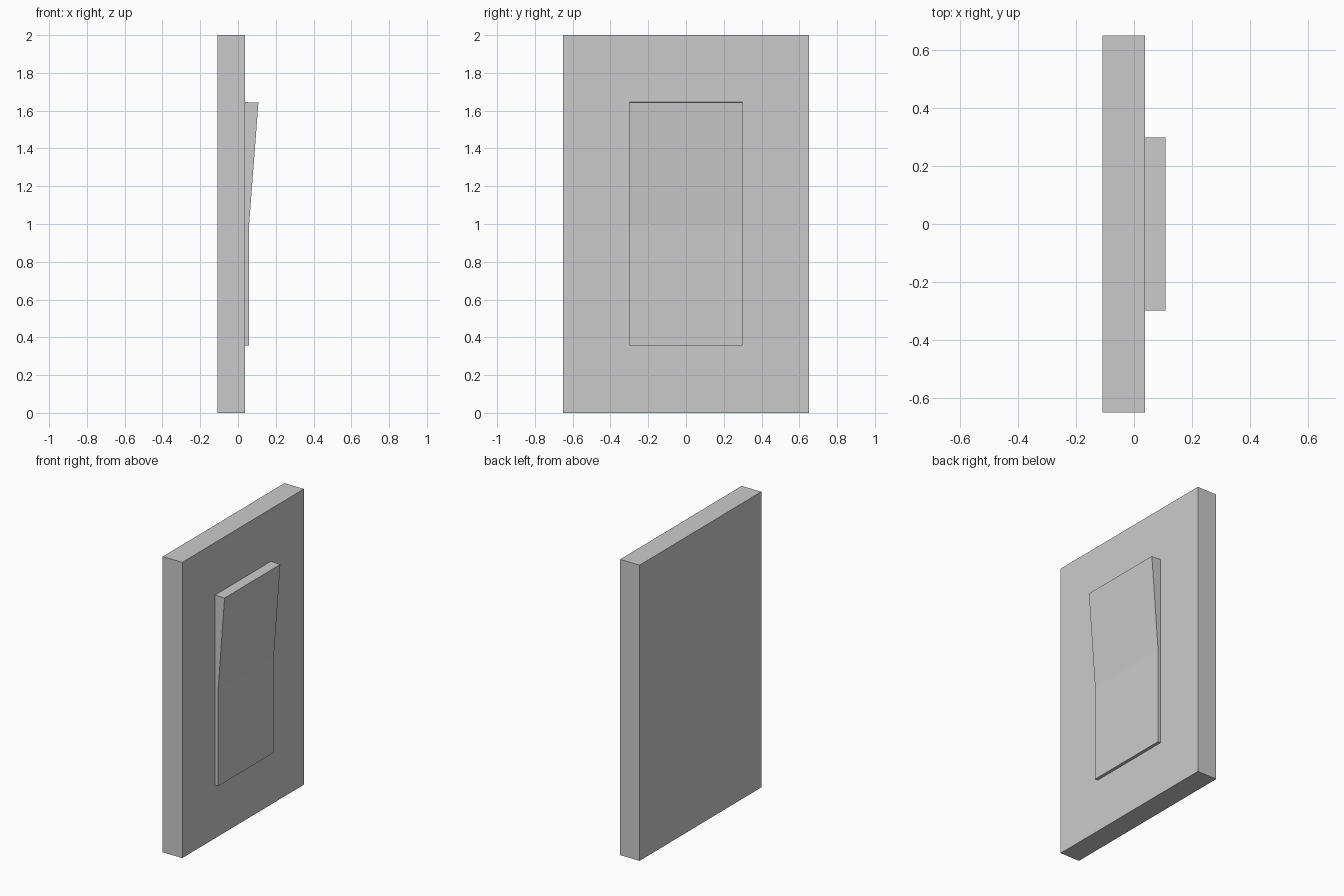
import bpy, bmesh

if "Cube" in bpy.data.objects:
    bpy.data.objects.remove(bpy.data.objects["Cube"])


def extrude_profile(name, profile, half_width):
    """Extrude an x/z profile symmetrically along y."""
    bm = bmesh.new()
    face = bm.faces.new([bm.verts.new((x, -half_width, z)) for x, z in profile])
    new = bmesh.ops.extrude_face_region(bm, geom=[face])["geom"]
    verts = [g for g in new if isinstance(g, bmesh.types.BMVert)]
    bmesh.ops.translate(bm, verts=verts, vec=(0, 2 * half_width, 0))
    bmesh.ops.recalc_face_normals(bm, faces=bm.faces)
    mesh = bpy.data.meshes.new(name)
    bm.to_mesh(mesh)
    bm.free()
    obj = bpy.data.objects.new(name, mesh)
    bpy.context.collection.objects.link(obj)
    return obj


BACK, FRONT = -0.108, 0.038

# Wall plate
extrude_profile("wall_plate", [(BACK, 0), (FRONT, 0), (FRONT, 2), (BACK, 2)], 0.65)

# Rocker: flat lower half, upper half tilting outward
extrude_profile("rocker", [(FRONT, 0.357), (0.059, 0.357), (0.059, 1.0),
                           (0.108, 1.643), (FRONT, 1.645)], 0.298)
